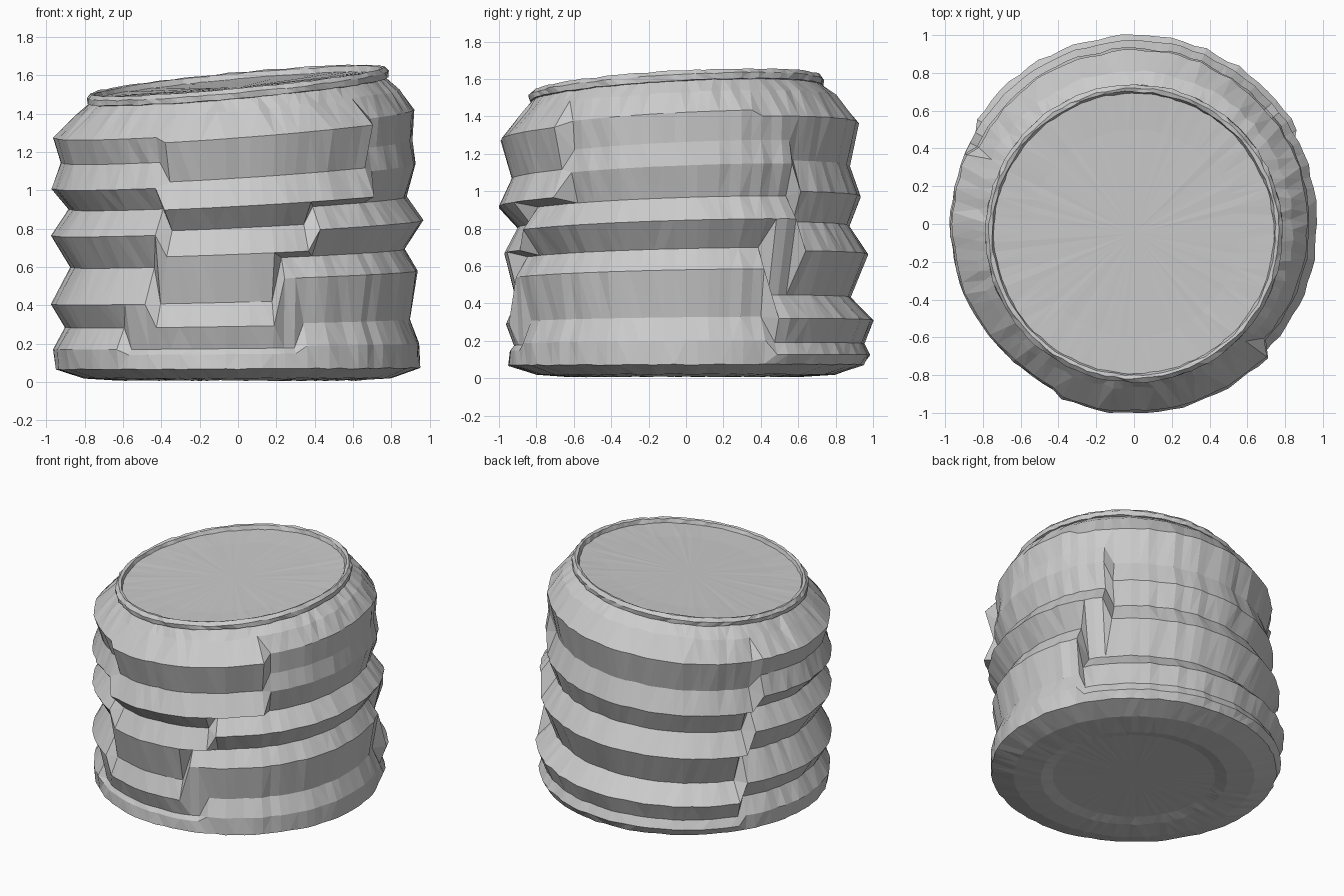
import bpy, bmesh, math, random

random.seed(4)
COLS = 96

cube = bpy.data.objects.get("Cube")
if cube:
    bpy.data.objects.remove(cube, do_unlink=True)

grey = bpy.data.materials.new("plain_grey")
grey.use_nodes = True
tone = (0.6, 0.6, 0.6, 1)
grey.diffuse_color = tone
grey.node_tree.nodes["Principled BSDF"].inputs["Base Color"].default_value = tone

# Rib profiles of the four sides: heights, then radii
SIDES = {
    "right": ((.19, .31, .55, .66, .80, .92, 1.08, 1.2, 1.35),
              (.95, .90, .94, .87, .97, .88, .93, .91, .92)),
    "back": ((.12, .18, .30, .42, .64, .79, .94, 1.1, 1.32),
             (.98, .95, 1.0, .88, .97, .87, .93, .87, .92)),
    "left": ((.18, .30, .43, .63, .81, .95, 1.07, 1.21, 1.35),
             (.96, .90, .97, .87, .97, .88, .97, .92, .96)),
    "front": ((.15, .18, .30, .43, .69, .83, .95, 1.1, 1.32),
              (.94, .92, .96, .91, .97, .90, 1.0, .93, .99)),
}
# Where each side steps to the next, one angle per rib from the bottom up
SEAMS = (("back", (28, 28, 38, 38, 25)),
         ("left", (150, 150, 152, 154, 154)),
         ("front", (230, 240, 245, 245, 245)),
         ("right", (292, 285, 293, 318, 318)))


def rib(degrees, ring):
    """Height and radius of one rib ring in one direction."""
    side = "right"
    for after, angles in SEAMS:
        if degrees >= angles[ring // 2]:
            side = after
    heights, radii = SIDES[side]
    return heights[ring], radii[ring]


def lean(x, y, h):
    """Tilt that grows with height."""
    return (x, y, h * (1 + 0.058 * x + 0.035 * y))


def circle(h, radius, shift=0.0, rough=0.005):
    """One slightly uneven ring."""
    points = []
    for c in range(COLS):
        a = math.tau * c / COLS
        r = radius + random.uniform(-rough, rough)
        z = h + random.uniform(-rough, rough) * 0.6
        points.append(lean(r * math.cos(a), r * math.sin(a) + shift, max(z, 0)))
    return points


def rib_rings():
    """All rib rings, faceted by a small shared wobble in each column."""
    rings = [[] for _ in range(9)]
    for c in range(COLS):
        a = math.tau * c / COLS
        wobble = random.uniform(-0.006, 0.006)
        for k, ring in enumerate(rings):
            h, r = rib(math.degrees(a), k)
            r += wobble + random.uniform(-0.004, 0.004)
            ring.append(lean(r * math.cos(a), r * math.sin(a), h))
    return rings


def skin(name, rings, closed=False, cap=None):
    """Bridge rings of points into a flat-shaded object."""
    bm = bmesh.new()
    rows = [[bm.verts.new(p) for p in ring] for ring in rings]
    pairs = list(zip(rows, rows[1:]))
    if closed:
        pairs.append((rows[-1], rows[0]))
    for low, high in pairs:
        for c in range(COLS):
            n = (c + 1) % COLS
            bm.faces.new((low[c], low[n], high[n], high[c]))
    if cap:
        hub = bm.verts.new(cap)
        for c in range(COLS):
            bm.faces.new((rows[-1][c], rows[-1][(c + 1) % COLS], hub))
    bmesh.ops.triangulate(bm, faces=bm.faces[:])
    bmesh.ops.recalc_face_normals(bm, faces=bm.faces[:])
    mesh = bpy.data.meshes.new(name)
    bm.to_mesh(mesh)
    bm.free()
    mesh.materials.append(grey)
    obj = bpy.data.objects.new(name, mesh)
    bpy.context.collection.objects.link(obj)
    return obj


# Ribbed body with sloping shoulder
foot = circle(.07, .95)
shoulder = [circle(1.46, .84, -.03, .01), circle(1.535, .76, -.05)]
skin("ribbed_body", [foot] + rib_rings() + shoulder)

# Rounded base with a shallow hollow
base = skin("base", [foot, circle(.02, .8), circle(.008, .62), circle(.025, .54, 0, .002)],
            cap=(0, 0, .025))

# Crimped lip around the top
lip = [circle(h, r, -.05) for h, r in
       ((1.52, .75), (1.525, .785), (1.555, .788), (1.577, .768), (1.572, .75), (1.535, .738))]
skin("rim_lip", lip, closed=True)

# Lid panel set below the lip
lid = skin("lid_panel", [circle(1.545, .745, -.05, .003), circle(1.54, .55, -.05, .002)],
           cap=lean(0, -.05, 1.54))

# Make the two end panels face outward
for part, sign in ((base, -1), (lid, 1)):
    if sum(p.normal.z * p.area for p in part.data.polygons) * sign < 0:
        part.data.flip_normals()
